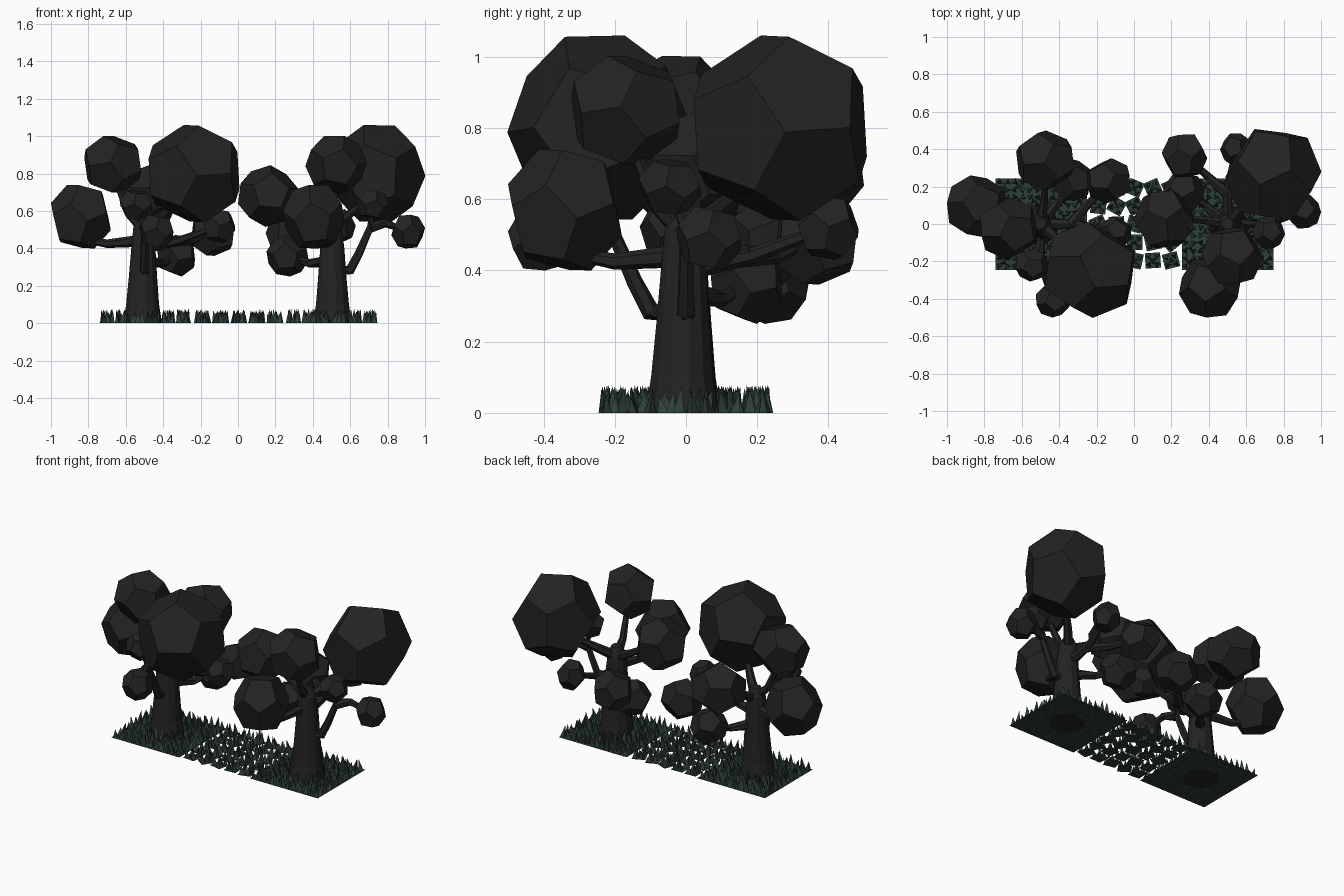
import bpy, bmesh, math, random
from mathutils import Vector, Matrix, Euler

if "Cube" in bpy.data.objects:
    bpy.data.objects.remove(bpy.data.objects["Cube"])

random.seed(4)


def material(name, rgb):
    m = bpy.data.materials.new(name)
    m.diffuse_color = (*rgb, 1)
    m.use_nodes = True
    m.node_tree.nodes["Principled BSDF"].inputs["Base Color"].default_value = m.diffuse_color
    return m


BARK = material("dark_bark", (0.0175, 0.0165, 0.0165))
LEAF = material("charcoal_leaves", (0.0165, 0.0165, 0.0165))
GRASS = material("dark_green_grass", (0.029, 0.052, 0.041))


def to_mesh(bm, name, mat):
    bmesh.ops.recalc_face_normals(bm, faces=bm.faces)
    me = bpy.data.meshes.new(name)
    bm.to_mesh(me)
    bm.free()
    me.materials.append(mat)
    return me


def place(me, name, loc=(0, 0, 0), rot=0.0):
    ob = bpy.data.objects.new(name, me)
    ob.location = loc
    ob.rotation_euler.z = rot
    bpy.context.collection.objects.link(ob)


def tube(bm, path, radii, sides):
    """Flat-sided tapered tube along a path, closed at both ends."""
    pts = [Vector(p) for p in path]
    rings = []
    for i, p in enumerate(pts):
        d = (pts[min(i + 1, len(pts) - 1)] - pts[max(i - 1, 0)]).normalized()
        u = d.cross(Vector((0.31, 0.95, 0.05))).normalized()
        v = d.cross(u)
        rings.append([bm.verts.new(p + radii[i] * (math.cos(a) * u + math.sin(a) * v))
                      for a in (math.tau * k / sides for k in range(sides))])
    for a, b in zip(rings, rings[1:]):
        for k in range(sides):
            n = (k + 1) % sides
            bm.faces.new((a[k], a[n], b[n], b[k]))
    bm.faces.new(rings[0])
    bm.faces.new(rings[-1])


def clump(bm, centre, half):
    """Dodecahedron (dual of an icosahedron), turned and fitted to its extents."""
    ico = bmesh.new()
    bmesh.ops.create_icosphere(ico, subdivisions=1, radius=1)
    rot = Euler([random.uniform(0, 6.28) for _ in range(3)]).to_matrix()
    pts = [rot @ f.calc_center_median() for f in ico.faces]
    ico.faces.ensure_lookup_table()
    lo = [min(p[i] for p in pts) for i in range(3)]
    hi = [max(p[i] for p in pts) for i in range(3)]
    verts = [bm.verts.new([centre[i] + half[i] * (2 * p[i] - lo[i] - hi[i]) / (hi[i] - lo[i])
                           for i in range(3)]) for p in pts]
    for v in ico.verts:
        loop = [v.link_faces[0]]
        while len(loop) < 5:
            loop.append(next(f for f in v.link_faces if f not in loop
                             and any(f in e.link_faces for e in loop[-1].edges)))
        bm.faces.new([verts[f.index] for f in loop])
    ico.free()


# trunk, leaning very slightly and flared at the foot
bm = bmesh.new()
tube(bm, [(-.01, -.005, 0), (-.01, -.005, .1), (-.008, -.004, .25), (-.006, -.004, .4),
          (-.005, 0, .52), (0, 0, .57)],
     [.106, .09, .077, .066, .055, .03], 12)
trunk = to_mesh(bm, "trunk", BARK)

# branches, from trunk to each leaf clump
BRANCHES = [
    [(0, -.03, .28), (0, -.10, .285), (0, -.145, .37), (0, -.21, .52), (-.04, -.22, .62)],
    [(0, -.205, .51), (.03, -.29, .535), (.06, -.40, .49)],
    [(-.03, .01, .44), (-.20, .05, .425), (-.34, .09, .45)],
    [(0, 0, .50), (-.08, -.01, .58), (-.17, -.03, .80)],
    [(0, 0, .50), (.09, -.08, .57), (.15, -.14, .62), (.24, -.22, .75)],
    [(.03, 0, .41), (.18, 0, .44), (.40, -.04, .52)],
    [(.16, 0, .44), (.25, .10, .44), (.36, .22, .49)],
    [(.02, .03, .33), (.10, .12, .32), (.17, .23, .36)],
    [(0, .01, .50), (.02, .12, .56), (.03, .32, .68)],
]
bm = bmesh.new()
for path in BRANCHES:
    n = len(path) - 1
    tube(bm, path, [.032 - .018 * i / n for i in range(n + 1)], 6)
branches = to_mesh(bm, "branches", BARK)

# leaf clumps: centre and half extents
CLUMPS = [
    ((.265, -.245, .80), (.243, .257, .26)),
    ((-.17, -.025, .85), (.152, .165, .152)),
    ((-.34, .095, .57), (.16, .165, .17)),
    ((.025, .34, .68), (.155, .16, .165)),
    ((-.045, -.22, .635), (.088, .088, .078)),
    ((.065, -.41, .49), (.09, .09, .09)),
    ((.365, .23, .48), (.115, .122, .12)),
    ((.17, .235, .36), (.10, .113, .11)),
    ((.40, -.045, .52), (.085, .085, .09)),
]
bm = bmesh.new()
for c, h in CLUMPS:
    clump(bm, c, h)
leaves = to_mesh(bm, "leaves", LEAF)

# the second tree is the first one turned a quarter
for side, x, rot in (("left", -.5, 0), ("right", .5, math.pi / 2)):
    for me in (trunk, branches, leaves):
        place(me, f"{side}_{me.name}", (x, 0, 0), rot)


def tuft(bm, x, y, angle, size):
    """Small square of turf carrying pointed grass blades."""
    m = Matrix.Translation((x, y, 0)) @ Matrix.Rotation(angle, 4, 'Z')
    s = size / 2
    bm.faces.new([bm.verts.new(m @ Vector(p)) for p in
                  ((-s, -s, .001), (s, -s, .001), (s, s, .001), (-s, s, .001))])
    for cx, cy in ((-.55, -.5), (.5, -.55), (.55, .5), (-.5, .55), (0, 0)):
        c = Vector((cx * s, cy * s, 0))
        a0 = random.uniform(0, 6.28)
        base = [bm.verts.new(m @ (c + Vector((math.cos(a0 + k * 2.094) * .019,
                                              math.sin(a0 + k * 2.094) * .019, 0))))
                for k in range(3)]
        tip = bm.verts.new(m @ (c + Vector((random.uniform(-.012, .012),
                                            random.uniform(-.012, .012),
                                            random.uniform(.045, .078)))))
        for k in range(3):
            bm.faces.new((base[k], base[(k + 1) % 3], tip))


# dense turf under each tree
bm = bmesh.new()
for i in range(6):
    for j in range(6):
        tuft(bm, -.204 + i * .0815, -.204 + j * .0815,
             random.randrange(4) * math.pi / 2, .0815)
turf = to_mesh(bm, "turf", GRASS)
place(turf, "left_turf", (-.495, 0, 0))
place(turf, "right_turf", (.5, 0, 0), math.pi / 2)

# loose turf pieces between the trees
bm = bmesh.new()
for i in range(5):
    for j in range(5):
        tuft(bm, -.19 + i * .097, -.195 + j * .097, random.uniform(0, 6.28), .082)
place(to_mesh(bm, "middle_turf", GRASS), "middle_turf")
